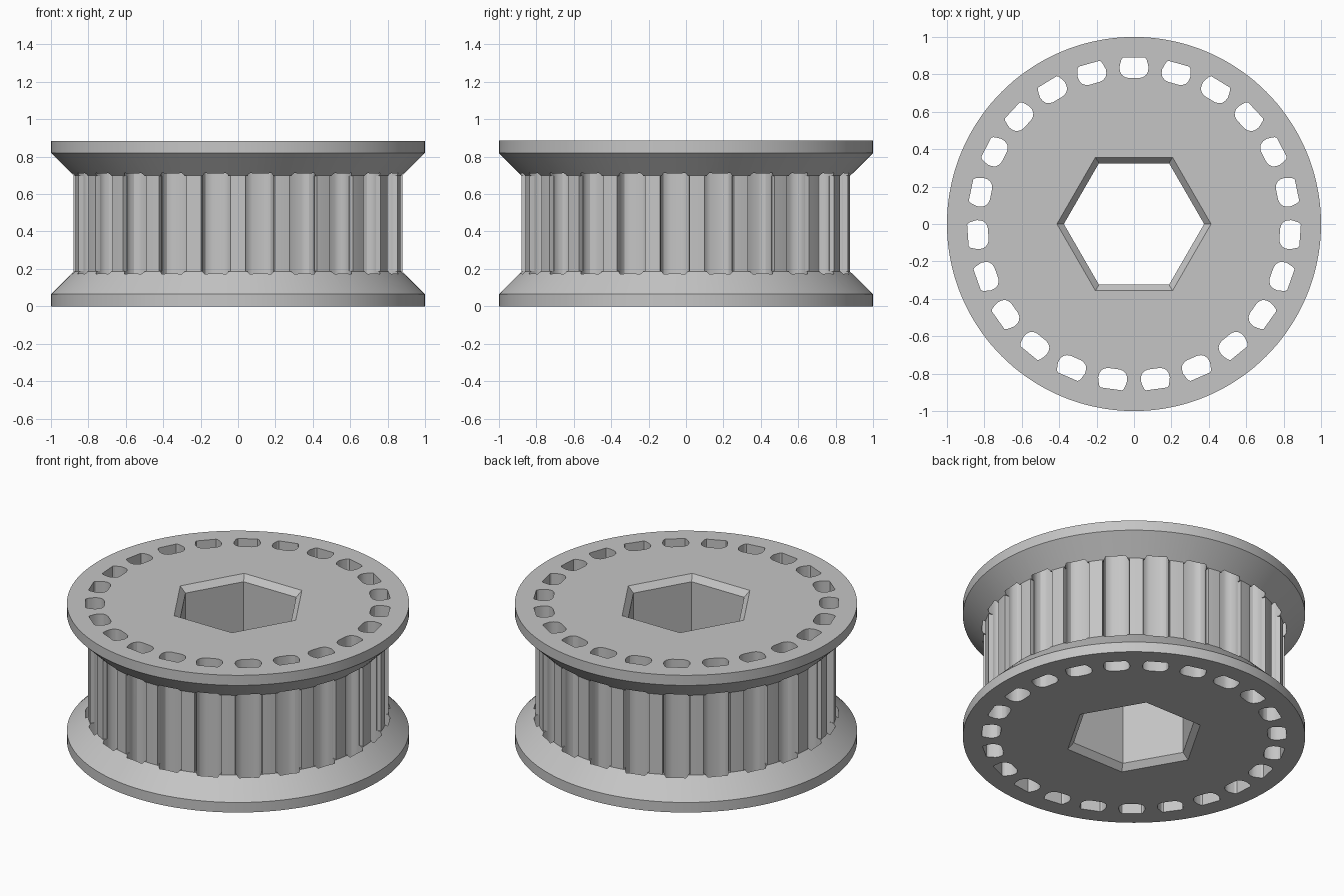
import bpy, bmesh
from math import sin, cos, pi, radians

if "Cube" in bpy.data.objects:
    bpy.data.objects.remove(bpy.data.objects["Cube"], do_unlink=True)

TEETH, HEIGHT, RIM = 23, 0.885, 0.065
BARREL_R, BARREL_LOW = 0.88, 0.185


def ring(radius, sides):
    return [(radius * cos(2 * pi * i / sides), radius * sin(2 * pi * i / sides))
            for i in range(sides)]


def loft(bm, sections):
    """Closed solid through (outline, z) sections, from bottom to top."""
    loops = [[bm.verts.new((x, y, z)) for x, y in pts] for pts, z in sections]
    for low, high in zip(loops, loops[1:]):
        for i in range(len(low)):
            j = (i + 1) % len(low)
            bm.faces.new((low[i], low[j], high[j], high[i]))
    bm.faces.new(loops[0][::-1])
    bm.faces.new(loops[-1])


def make_object(name, bm):
    bmesh.ops.recalc_face_normals(bm, faces=bm.faces)
    mesh = bpy.data.meshes.new(name)
    bm.to_mesh(mesh)
    bm.free()
    obj = bpy.data.objects.new(name, mesh)
    bpy.context.collection.objects.link(obj)
    return obj


def cut(target, cutter):
    cutter.hide_render = True
    mod = target.modifiers.new("cut", 'BOOLEAN')
    mod.operation, mod.solver, mod.object = 'DIFFERENCE', 'EXACT', cutter
    bpy.ops.object.select_all(action='DESELECT')
    target.select_set(True)
    bpy.context.view_layer.objects.active = target
    bpy.ops.object.modifier_apply(modifier=mod.name)
    bpy.data.objects.remove(cutter, do_unlink=True)


def groove_cutter(name, half, low, high):
    """Mirrors a half outline of (sideways, radius) and repeats it per tooth."""
    outline = half + [(-t, r) for t, r in reversed(half)]
    bm = bmesh.new()
    for k in range(TEETH):
        a = 2 * pi * k / TEETH
        pts = [(t * cos(a) - r * sin(a), t * sin(a) + r * cos(a)) for t, r in outline]
        loft(bm, [(pts, low), (pts, high)])
    return make_object(name, bm)


# Barrel with a flared flange at each end
bm = bmesh.new()
profile = [(1, 0), (1, RIM), (BARREL_R, BARREL_LOW),
           (BARREL_R, HEIGHT - BARREL_LOW), (1, HEIGHT - RIM), (1, HEIGHT)]
loft(bm, [(ring(r, 144), z) for r, z in profile])
pulley = make_object("toothed_pulley", bm)

# Rounded belt grooves running through both flanges
groove = [(0.03, 0.781), (0.05, 0.786), (0.066, 0.798), (0.075, 0.816),
          (0.078, 0.838), (0.073, 0.86), (0.067, 0.88), (0.058, 0.89)]
cut(pulley, groove_cutter("groove_cutter", groove, -0.1, HEIGHT + 0.1))

# Wider groove mouths along the barrel only
mouth = [(0.06, 0.845), (0.076, 0.85), (0.078, 0.868), (0.085, 0.9)]
cut(pulley, groove_cutter("mouth_cutter", mouth, BARREL_LOW + 0.003,
                          HEIGHT - BARREL_LOW - 0.003))

# Hexagonal bore with chamfered ends
bm = bmesh.new()
bore, chamfer, extra = 0.375, 0.037, 0.05
wide = bore + chamfer
loft(bm, [(ring(wide, 6), -extra), (ring(wide, 6), 0), (ring(bore, 6), chamfer),
          (ring(bore, 6), HEIGHT - chamfer), (ring(wide, 6), HEIGHT),
          (ring(wide, 6), HEIGHT + extra)])
cut(pulley, make_object("bore_cutter", bm))

# Plain grey finish
grey = bpy.data.materials.new("light_grey")
grey.use_nodes = True
colour = (0.56, 0.56, 0.56, 1)
grey.diffuse_color = colour
grey.node_tree.nodes["Principled BSDF"].inputs["Base Color"].default_value = colour
pulley.data.materials.clear()
pulley.data.materials.append(grey)
for face in pulley.data.polygons:
    face.material_index = 0

pulley.select_set(True)
bpy.context.view_layer.objects.active = pulley
bpy.ops.object.shade_smooth_by_angle(angle=radians(25))
